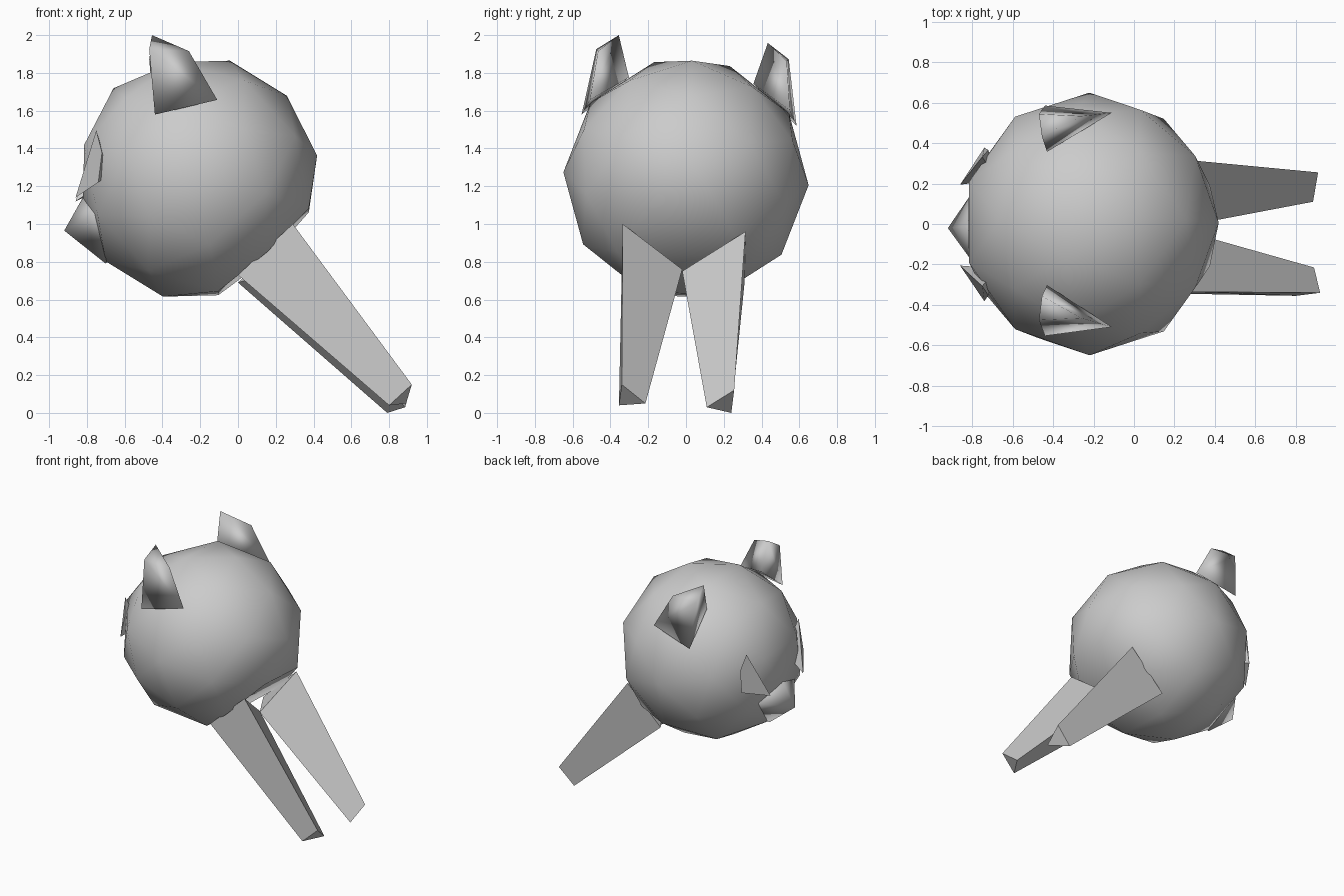
import bpy, bmesh, math
from mathutils import Vector, Matrix

if "Cube" in bpy.data.objects:
    bpy.data.objects.remove(bpy.data.objects["Cube"])

CENTRE = Vector((-0.22, 0, 1.24))
RADIUS = 0.65
ROLL = Matrix.Rotation(math.radians(-3), 3, 'X')   # slight lean to one side
PITCH = Matrix.Rotation(math.radians(15.8), 3, 'Y')

grey = bpy.data.materials.new("light_grey")
grey.diffuse_color = (0.6, 0.6, 0.6, 1)
grey.use_nodes = True
grey.node_tree.nodes["Principled BSDF"].inputs["Base Color"].default_value = grey.diffuse_color


def finish(bm, name, smooth):
    bmesh.ops.recalc_face_normals(bm, faces=bm.faces)
    for f in bm.faces:
        f.smooth = smooth
    mesh = bpy.data.meshes.new(name)
    bm.to_mesh(mesh)
    bm.free()
    mesh.materials.append(grey)
    ob = bpy.data.objects.new(name, mesh)
    bpy.context.collection.objects.link(ob)
    return ob


def solid(name, points, faces, smooth=True):
    bm = bmesh.new()
    vs = [bm.verts.new(p) for p in points]
    for f in faces:
        bm.faces.new([vs[i] for i in f])
    return finish(bm, name, smooth)


def leaned(p, side):
    """Mirror an upright point to one side, then lean it with the head."""
    return CENTRE + ROLL @ (Vector((p[0], p[1] * side, p[2])) - CENTRE)


# Head: tilted icosphere with a dent above the legs
bm = bmesh.new()
bmesh.ops.create_icosphere(bm, subdivisions=2, radius=RADIUS)
for v in bm.verts:
    v.co = CENTRE + ROLL @ PITCH @ v.co
for old, new in (((0.22, 0, 0.76), (0.08, -0.02, 0.84)),
                 ((-0.86, 0, 1.12), (-0.82, -0.01, 1.13))):
    min(bm.verts, key=lambda v: (v.co - Vector(old)).length).co = new
finish(bm, "head", True)

# Snout: low pyramid on the face
solid("snout",
      [(-0.92, -0.02, 0.965), (-0.81, -0.01, 1.16), (-0.68, 0.33, 1.08),
       (-0.70, -0.02, 0.79), (-0.68, -0.35, 1.10), (-0.5, 0, 1.0)],
      [(0, 1, 2), (0, 2, 3), (0, 3, 4), (0, 4, 1),
       (5, 2, 1), (5, 3, 2), (5, 4, 3), (5, 1, 4)])

# Ears and eye flaps, positive side mirrored to both sides
ear = [(-0.11, 0.53, 1.63), (-0.44, 0.57, 1.55), (-0.43, 0.33, 1.76),
       (-0.455, 0.395, 1.98), (-0.26, 0.50, 1.89), (-0.47, 0.51, 1.90)]
ear_faces = [(0, 1, 5, 4), (0, 4, 3, 2), (3, 4, 5), (1, 2, 3, 5), (0, 2, 1)]
eye = [(-0.75, 0.32, 1.48), (-0.86, 0.20, 1.13), (-0.74, 0.38, 1.20),
       (-0.72, 0.36, 1.36), (-0.68, 0.22, 1.25)]
eye_faces = [(0, 1, 2, 3), (0, 4, 1), (1, 4, 2), (2, 4, 3), (3, 4, 0)]
for side, tag in ((1, "left"), (-1, "right")):
    solid("ear_" + tag, [leaned(p, side) for p in ear], ear_faces)
    solid("eye_flap_" + tag, [leaned(p, side) for p in eye], eye_faces, False)

# Legs: tapering triangular prisms
prism = [(0, 1, 2), (3, 5, 4), (0, 3, 4, 1), (1, 4, 5, 2), (2, 5, 3, 0)]
solid("leg_right",
      [(0.29, -0.335, 1.0), (0.0, -0.34, 0.73), (0.2, -0.02, 0.76),
       (0.92, -0.34, 0.15), (0.80, -0.355, 0.04), (0.89, -0.215, 0.05)], prism, False)
solid("leg_left",
      [(0.28, 0.315, 0.96), (0.0, 0.31, 0.69), (0.2, -0.02, 0.75),
       (0.91, 0.255, 0.12), (0.79, 0.24, 0.0), (0.885, 0.11, 0.03)], prism, False)
